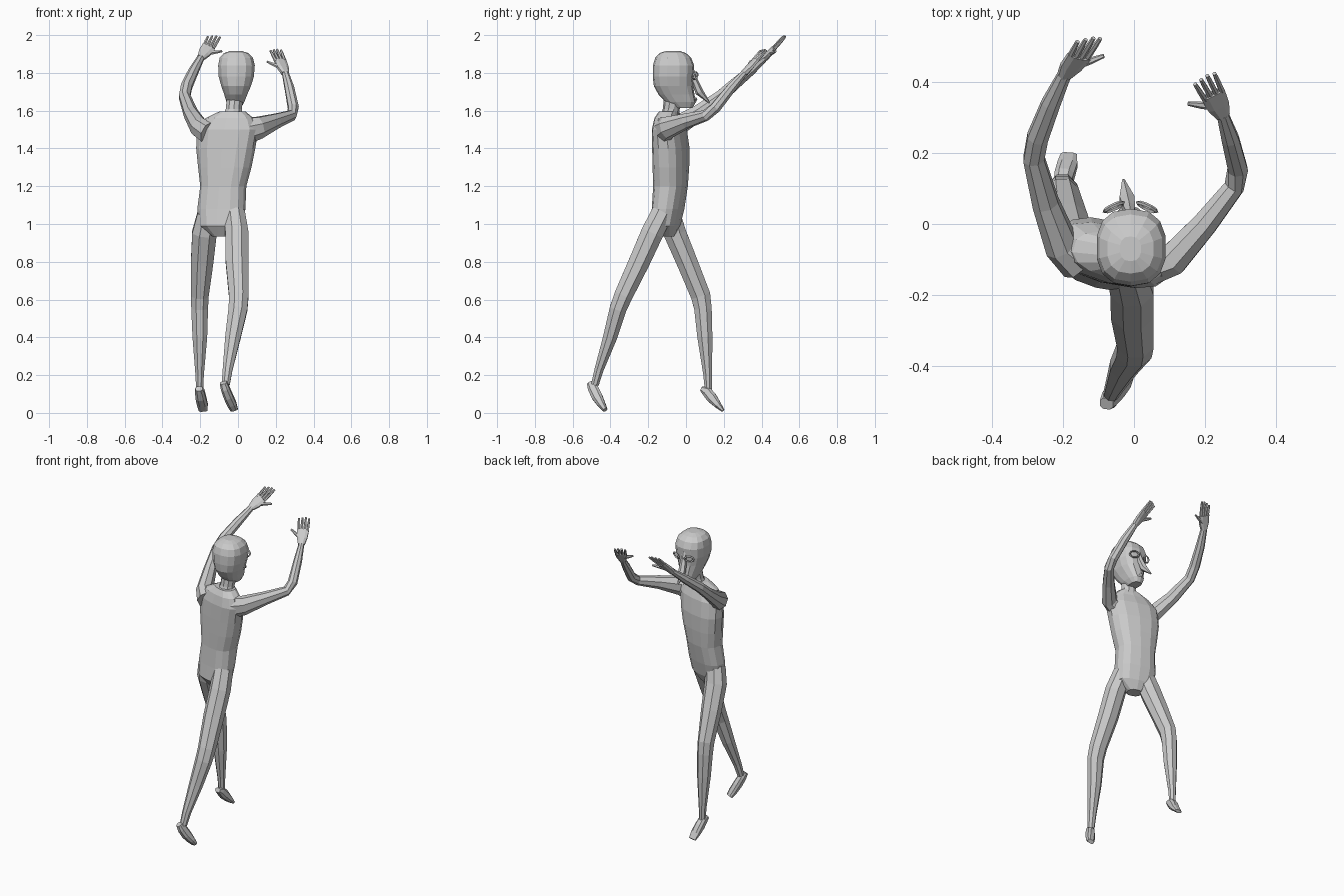
import bpy, bmesh, math
from mathutils import Vector


def loft(name, rings, hint=(1, 0, 0), n=8, level=False, power=1.0):
    """Skin (x, y, z, half_width, half_depth) rings; 'level' keeps them horizontal."""
    bm = bmesh.new()
    pts = [Vector(r[:3]) for r in rings]
    loops = []
    for i, r in enumerate(rings):
        t = pts[min(i + 1, len(pts) - 1)] - pts[max(i - 1, 0)]
        t = Vector((0, 0, 1)) if level else t.normalized()
        u = Vector(hint)
        u = (u - t * u.dot(t)).normalized()
        v = t.cross(u)
        loop = []
        for k in range(n):
            a = 2 * math.pi * (k + 0.5) / n
            c, s = math.cos(a), math.sin(a)
            c = math.copysign(abs(c) ** power, c)
            s = math.copysign(abs(s) ** power, s)
            loop.append(bm.verts.new(pts[i] + u * c * r[3] + v * s * r[4]))
        loops.append(loop)
    for a, b in zip(loops, loops[1:]):
        for k in range(n):
            bm.faces.new((a[k], a[(k + 1) % n], b[(k + 1) % n], b[k]))
    bm.faces.new(loops[0][::-1])
    bm.faces.new(loops[-1])
    bmesh.ops.recalc_face_normals(bm, faces=bm.faces)
    me = bpy.data.meshes.new(name)
    bm.to_mesh(me)
    bm.free()
    ob = bpy.data.objects.new(name, me)
    bpy.context.collection.objects.link(ob)
    return ob


def hand(side, wrist, knuckle, tip, across, thumb):
    """Flat palm, four fingers and a thumb."""
    w, k, t, a = Vector(wrist), Vector(knuckle), Vector(tip), Vector(across).normalized()
    loft(side + "_palm", [(*w, .021, .018), (*w.lerp(k, .45), .034, .015),
                          (*k, .038, .011)], a, 8, power=.8)
    for i in range(4):
        o = i - 1.5
        reach = 1 - .07 * abs(o - .3)
        base = k + a * o * .018 - (t - k) * .1
        end = k + (t - k) * reach + a * o * .021
        loft(f"{side}_finger_{i + 1}", [(*base, .009, .009), (*base.lerp(end, .6), .008, .008),
                                        (*end, .006, .006)], a, 6)
    b = w.lerp(k, .35)
    th = Vector(thumb)
    loft(side + "_thumb", [(*b, .014, .011), (*b.lerp(th, .6), .010, .010),
                           (*th, .006, .006)], (0, 0, 1), 6)


# Torso, turned a little towards +x
yaw = math.radians(-15)
loft("torso", [
    (-.09, -.105, .935, .045, .040), (-.09, -.110, .99, .118, .072),
    (-.088, -.095, 1.08, .128, .078), (-.078, -.082, 1.20, .122, .085),
    (-.070, -.080, 1.30, .142, .088), (-.065, -.080, 1.40, .158, .088),
    (-.055, -.088, 1.50, .165, .080), (-.045, -.095, 1.56, .130, .062),
    (-.030, -.090, 1.595, .070, .050)],
    (math.cos(yaw), math.sin(yaw), 0), 14, True, .8)

# Neck and head
loft("neck", [(-.03, -.090, 1.56, .055, .050), (-.022, -.078, 1.61, .045, .045),
              (-.015, -.065, 1.68, .045, .050)], n=10, level=True)
loft("head", [
    (-.015, -.010, 1.615, .032, .045), (-.014, -.028, 1.645, .048, .080),
    (-.012, -.050, 1.685, .062, .095), (-.010, -.066, 1.73, .080, .104),
    (-.009, -.068, 1.78, .095, .108), (-.008, -.066, 1.84, .099, .109),
    (-.009, -.068, 1.88, .090, .095), (-.010, -.070, 1.905, .066, .070),
    (-.010, -.070, 1.916, .030, .035)], n=14, level=True, power=.8)

# Long pointed nose, mouth and eye rims
loft("nose", [(-.010, .030, 1.825, .012, .010), (-.014, .045, 1.76, .020, .018),
              (-.020, .070, 1.70, .024, .022), (-.030, .125, 1.64, .004, .004)], n=6)
loft("mouth", [(-.042, .032, 1.663, .004, .004), (-.016, .050, 1.660, .012, .010),
               (.010, .032, 1.663, .004, .004)], (0, 0, 1), 6)
for side, s in (("left", -1), ("right", 1)):
    bpy.ops.mesh.primitive_torus_add(major_segments=10, minor_segments=4,
                                     major_radius=.026, minor_radius=.006,
                                     location=(-.010 + s * .047, .048, 1.785),
                                     rotation=(math.radians(75), 0, math.radians(-25 * s)))
    eye = bpy.context.object
    eye.name = side + "_eye_rim"
    eye.scale = (1.1, .75, 1)

# Arms, reaching forward and up
loft("left_arm", [
    (-.155, -.105, 1.48, .060, .065), (-.205, -.060, 1.51, .050, .060),
    (-.250, .060, 1.585, .040, .045), (-.283, .185, 1.675, .032, .036),
    (-.272, .245, 1.73, .032, .033), (-.235, .340, 1.81, .028, .028),
    (-.195, .425, 1.885, .020, .017)])
loft("right_arm", [
    (.045, -.115, 1.495, .060, .075), (.110, -.100, 1.51, .048, .062),
    (.200, .000, 1.545, .038, .042), (.283, .105, 1.575, .030, .030),
    (.293, .155, 1.615, .030, .030), (.272, .240, 1.72, .027, .026),
    (.250, .310, 1.80, .019, .017)], (1, -1, 0))

# Hands
hand("left", (-.197, .420, 1.880), (-.155, .473, 1.938), (-.124, .525, 1.997),
     (1, .1, -.1), (-.085, .475, 1.915))
hand("right", (.250, .308, 1.797), (.222, .368, 1.868), (.197, .415, 1.925),
     (1, .5, 0), (.153, .340, 1.860))

# Legs, mid-stride
loft("front_leg", [
    (-.158, -.085, 1.05, .062, .060), (-.178, -.058, .95, .070, .064),
    (-.190, .005, .80, .064, .060), (-.202, .078, .62, .050, .056),
    (-.203, .090, .55, .048, .050), (-.202, .100, .40, .042, .043),
    (-.203, .115, .20, .024, .025), (-.203, .118, .12, .020, .020)])
loft("back_leg", [
    (-.020, -.125, 1.06, .060, .062), (-.006, -.180, .95, .066, .064),
    (-.005, -.247, .80, .065, .060), (.004, -.332, .62, .056, .053),
    (.000, -.360, .55, .054, .048), (-.027, -.402, .40, .044, .040),
    (-.055, -.460, .23, .028, .026), (-.065, -.482, .15, .023, .022)])

# Feet, resting on the toes
loft("front_foot", [
    (-.207, .082, .128, .020, .014), (-.203, .108, .115, .026, .028),
    (-.197, .135, .082, .029, .030), (-.188, .168, .043, .030, .020),
    (-.184, .196, .012, .024, .009)], n=8, power=.75)
loft("back_foot", [
    (-.078, -.508, .160, .020, .018), (-.068, -.492, .130, .024, .030),
    (-.050, -.470, .085, .026, .030), (-.032, -.447, .045, .026, .022),
    (-.020, -.428, .016, .021, .013)], n=8, power=.75)
